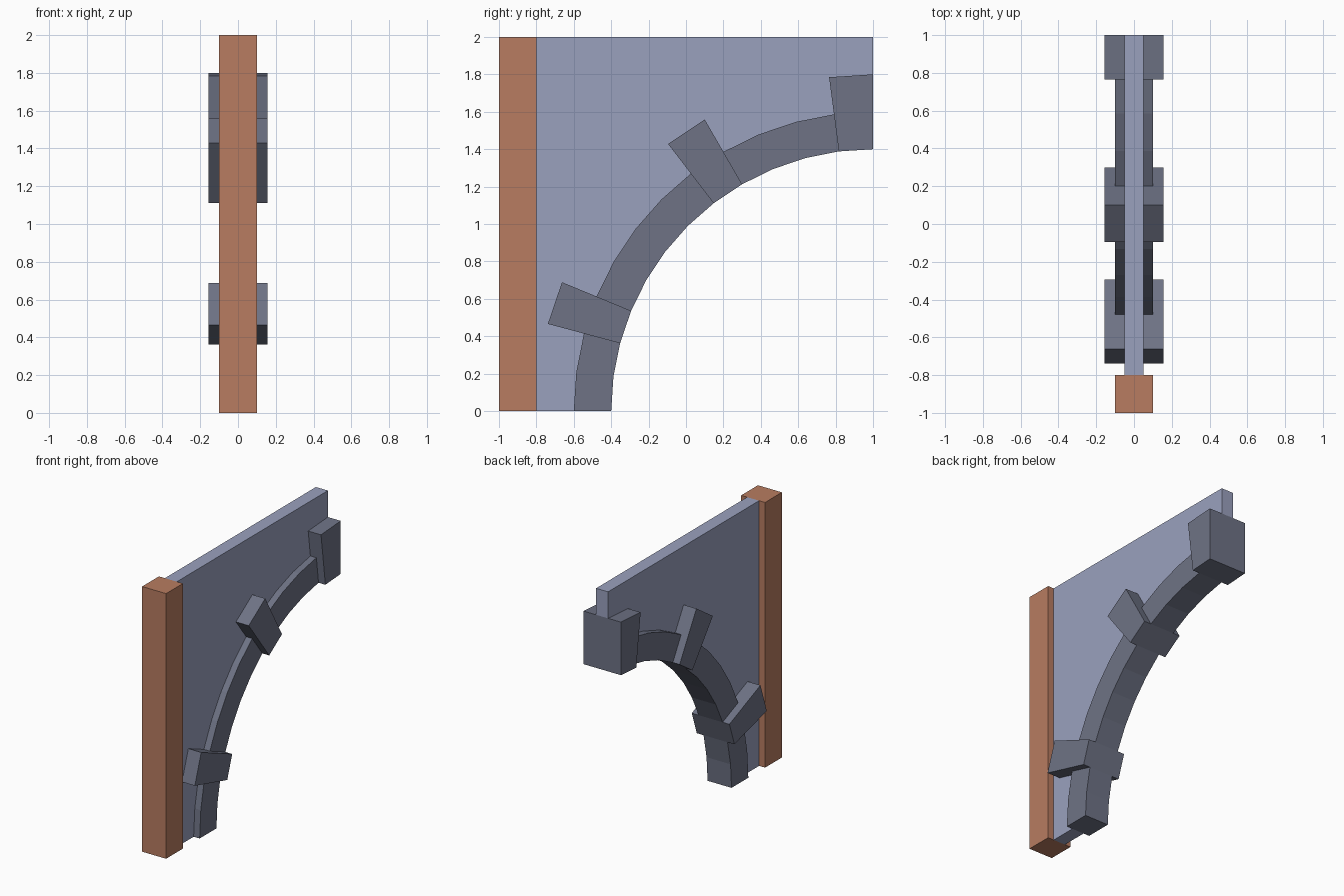
import bpy, bmesh, math

if "Cube" in bpy.data.objects:
    bpy.data.objects.remove(bpy.data.objects["Cube"])

STEP = math.radians(7.5)      # the quarter arch has 12 flat segments
R_IN, R_OUT, R_BLOCK = 1.4, 1.6, 1.8


def material(name, rgb):
    m = bpy.data.materials.new(name)
    m.diffuse_color = (*rgb, 1)
    m.use_nodes = True
    m.node_tree.nodes["Principled BSDF"].inputs["Base Color"].default_value = m.diffuse_color
    return m


wood = material("brown wood", (0.479, 0.202, 0.119))
plaster = material("pale blue panel", (0.323, 0.356, 0.515))
stone = material("grey stone", (0.156, 0.171, 0.235))


def arc(radius, first, last):
    """Points (y, z) on the arch, centred on y = 1, z = 0."""
    return [(1 - radius * math.cos(i * STEP), radius * math.sin(i * STEP))
            for i in range(first, last + 1)]


def extrude(name, profile, half_width, mat):
    """Extrude a (y, z) profile symmetrically along x."""
    bm = bmesh.new()
    face = bm.faces.new([bm.verts.new((-half_width, y, z)) for y, z in profile])
    new = bmesh.ops.extrude_face_region(bm, geom=[face])["geom"]
    verts = [v for v in new if isinstance(v, bmesh.types.BMVert)]
    bmesh.ops.translate(bm, verts=verts, vec=(2 * half_width, 0, 0))
    bmesh.ops.recalc_face_normals(bm, faces=bm.faces)
    mesh = bpy.data.meshes.new(name)
    bm.to_mesh(mesh)
    bm.free()
    mesh.materials.append(mat)
    ob = bpy.data.objects.new(name, mesh)
    bpy.context.collection.objects.link(ob)
    return ob


def ring(name, r0, r1, first, last, half_width, mat):
    return extrude(name, arc(r0, first, last) + arc(r1, first, last)[::-1],
                   half_width, mat)


# Upright post
extrude("post", [(-1, 0), (-0.8, 0), (-0.8, 2), (-1, 2)], 0.1, wood)

# Thin wall panel above the arch, stepping over the crown block
extrude("wall_panel",
        [(-0.8, 2), (-0.8, 0)] + arc(R_OUT, 0, 11) + arc(R_BLOCK, 11, 12) + [(1, 2)],
        0.05, plaster)

# Arch rib between the blocks
for n, (a, b) in enumerate([(0, 2), (3, 7), (8, 11)], 1):
    ring(f"arch_rib_{n}", R_IN, R_OUT, a, b, 0.1, stone)

# Protruding wedge blocks
for n, a in enumerate([2, 7, 11], 1):
    ring(f"arch_block_{n}", R_IN, R_BLOCK, a, a + 1, 0.157, stone)
